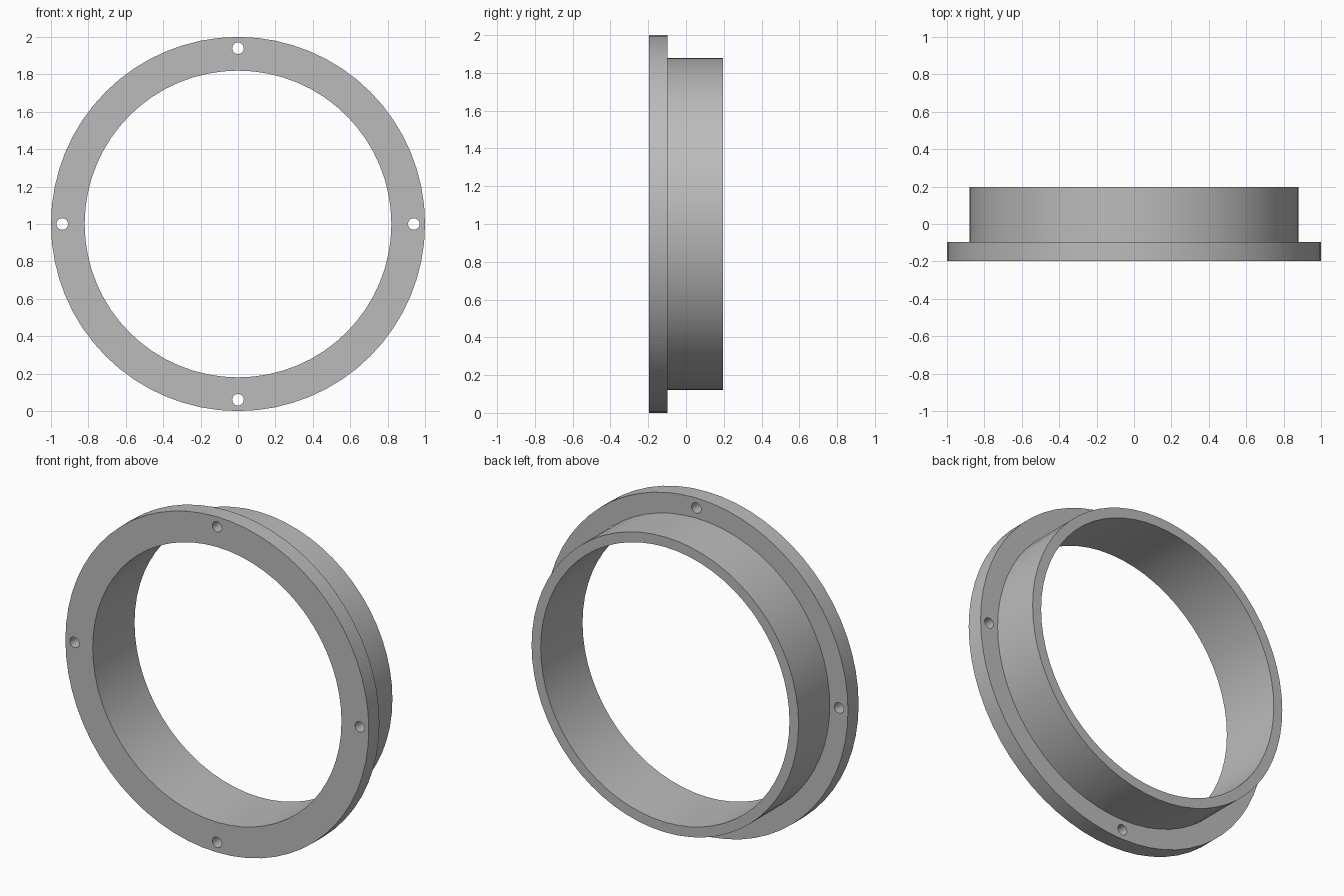
import bpy, bmesh
from math import radians, cos, sin, pi
from mathutils import Matrix

cube = bpy.data.objects.get("Cube")
if cube:
    bpy.data.objects.remove(cube, do_unlink=True)

SEGMENTS = 64
OUTER, COLLAR, BORE = 1.0, 0.88, 0.82
FRONT, STEP, BACK = -0.197, -0.097, 0.197
HOLE_RADIUS, HOLE_CIRCLE = 0.031, 0.94

grey = bpy.data.materials.new("plain grey")
grey.use_nodes = True
colour = (0.5, 0.5, 0.5, 1)
grey.diffuse_color = colour
grey.node_tree.nodes["Principled BSDF"].inputs["Base Color"].default_value = colour


def add_object(name, bm):
    bmesh.ops.recalc_face_normals(bm, faces=bm.faces)
    mesh = bpy.data.meshes.new(name)
    bm.to_mesh(mesh)
    bm.free()
    mesh.materials.append(grey)
    obj = bpy.data.objects.new(name, mesh)
    bpy.context.collection.objects.link(obj)
    return obj


# Flanged ring: an L-shaped section turned about the y axis
section = [(BORE, FRONT), (OUTER, FRONT), (OUTER, STEP),
           (COLLAR, STEP), (COLLAR, BACK), (BORE, BACK)]
bm = bmesh.new()
loops = []
for i in range(SEGMENTS):
    a = 2 * pi * i / SEGMENTS
    loops.append([bm.verts.new((r * cos(a), y, 1 + r * sin(a))) for r, y in section])
for i in range(SEGMENTS):
    here, after = loops[i], loops[(i + 1) % SEGMENTS]
    for j in range(len(section)):
        k = (j + 1) % len(section)
        bm.faces.new((here[j], here[k], after[k], after[j]))
ring = add_object("flanged_ring", bm)

# Four screw holes through the flange
bm = bmesh.new()
for i in range(4):
    a = i * pi / 2
    place = Matrix.Translation((HOLE_CIRCLE * cos(a), (FRONT + STEP) / 2,
                                1 + HOLE_CIRCLE * sin(a)))
    bmesh.ops.create_cone(bm, cap_ends=True, segments=24, radius1=HOLE_RADIUS,
                          radius2=HOLE_RADIUS, depth=0.2,
                          matrix=place @ Matrix.Rotation(pi / 2, 4, 'X'))
cutter = add_object("screw_hole_cutter", bm)
cutter.hide_render = True

# Cut the holes, apply, and remove the cutter
holes = ring.modifiers.new("screw_holes", 'BOOLEAN')
holes.operation = 'DIFFERENCE'
holes.solver = 'EXACT'
holes.object = cutter
bpy.ops.object.select_all(action='DESELECT')
ring.select_set(True)
bpy.context.view_layer.objects.active = ring
bpy.ops.object.modifier_apply(modifier=holes.name)
bpy.data.objects.remove(cutter, do_unlink=True)

# Smooth walls with crisp rims
bpy.ops.object.shade_smooth_by_angle(angle=radians(30))
